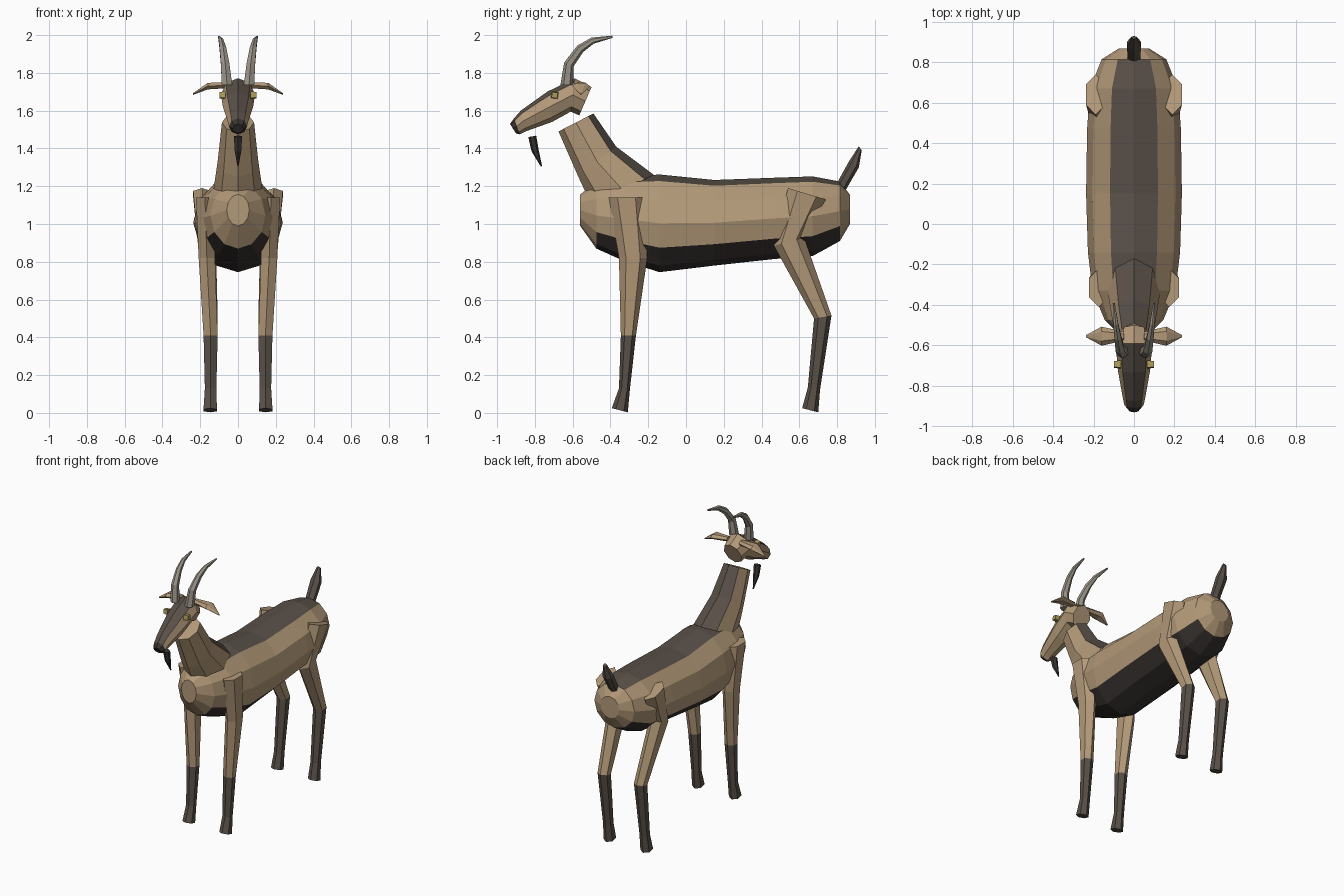
import bpy, bmesh
from math import sin, cos, tau
from mathutils import Vector

if "Cube" in bpy.data.objects:
    bpy.data.objects.remove(bpy.data.objects["Cube"])


def material(name, rgb):
    m = bpy.data.materials.new(name)
    m.diffuse_color = (*rgb, 1)
    m.use_nodes = True
    m.node_tree.nodes["Principled BSDF"].inputs["Base Color"].default_value = m.diffuse_color
    return m


TAN = material("tan_coat", (0.45, 0.32, 0.19))
DARK = material("dark_coat", (0.10, 0.08, 0.065))
BLACK = material("belly_coat", (0.04, 0.033, 0.03))
HORN = material("horn_grey", (0.33, 0.30, 0.25))
EYE = material("eye_yellow", (0.40, 0.32, 0.10))


def loft(name, rings, sides, mats, pick=lambda band, side: 0):
    """Skin rings of (centre, u, v); vertex 0 of each ring lies along u."""
    bm = bmesh.new()
    loops = []
    for c, u, v in rings:
        loops.append([bm.verts.new(c + u * cos(tau * i / sides) + v * sin(tau * i / sides))
                      for i in range(sides)])
    for b in range(len(loops) - 1):
        for i in range(sides):
            j = (i + 1) % sides
            f = bm.faces.new((loops[b][i], loops[b][j], loops[b + 1][j], loops[b + 1][i]))
            f.material_index = pick(b, i)
    bm.faces.new(loops[0]).material_index = pick(0, sides // 4)
    bm.faces.new(loops[-1]).material_index = pick(len(loops) - 2, sides // 4)
    bmesh.ops.recalc_face_normals(bm, faces=bm.faces[:])
    mesh = bpy.data.meshes.new(name)
    bm.to_mesh(mesh)
    bm.free()
    for m in mats:
        mesh.materials.append(m)
    ob = bpy.data.objects.new(name, mesh)
    bpy.context.collection.objects.link(ob)
    return ob


def spans(table, s=1):
    """Rows (x, y_a, z_a, y_b, z_b, half_width): a and b are opposite side-view points."""
    out = []
    for x, ya, za, yb, zb, w in table:
        a, b = Vector((s * x, ya, za)), Vector((s * x, yb, zb))
        out.append(((a + b) / 2, (a - b) / 2, Vector((w, 0, 0))))
    return out


# Body: dark back stripe and black belly
body = [(y, zt, zb, w) for y, zt, zb, w in (
    (-.56, 1.157, 0.99, .06), (-.475, 1.22, .87, .145), (-.33, 1.25, .805, .205),
    (-.14, 1.262, .745, .228), (.15, 1.233, .78, .237), (.47, 1.245, .815, .232),
    (.67, 1.252, .83, .218), (.815, 1.225, .91, .16), (.868, 1.155, 1.0, .075))]


def body_pick(b, i):
    if b in (0, 7):
        return 0
    return 1 if i in (0, 11) else 2 if 4 <= i <= 7 else 0


loft("body", spans([(0, y, zt, y, zb, w) for y, zt, zb, w in body]), 12,
     [TAN, DARK, BLACK], body_pick)

# Neck with dark mane stripe
loft("neck", spans([(0, -.17, 1.26, -.50, 1.10, .13), (0, -.37, 1.41, -.57, 1.25, .108),
                    (0, -.49, 1.585, -.675, 1.49, .085)]), 8, [TAN, DARK],
     lambda b, i: 1 if i in (0, 7) else 0)

# Head with dark blaze and muzzle
loft("head", spans([(0, -.50, 1.725, -.565, 1.575, .07), (0, -.59, 1.772, -.61, 1.595, .09),
                    (0, -.735, 1.70, -.71, 1.54, .08), (0, -.875, 1.60, -.85, 1.49, .055),
                    (0, -.91, 1.56, -.88, 1.475, .048), (0, -.932, 1.53, -.90, 1.48, .03)]),
     8, [TAN, DARK, BLACK],
     lambda b, i: 2 if b == 4 else 1 if b and i in (0, 7) else 0)

# Beard
loft("beard", spans([(0, -.835, 1.46, -.793, 1.468, .025), (0, -.818, 1.385, -.78, 1.392, .02),
                     (0, -.768, 1.303, -.762, 1.307, .003)]), 6, [BLACK])

# Tail
loft("tail", spans([(0, .79, 1.20, .84, 1.17, .035), (0, .862, 1.33, .915, 1.30, .04),
                    (0, .915, 1.412, .93, 1.39, .015)]), 6, [DARK])

front_leg = [(.175, -.41, 1.14, -.22, 1.14, .055), (.165, -.355, .82, -.205, .82, .05),
             (.145, -.345, .41, -.265, .41, .043), (.145, -.355, .13, -.297, .125, .035),
             (.147, -.393, .025, -.308, .003, .041)]
hind_leg = [(.19, .54, 1.19, .74, 1.13, .055), (.165, .465, .885, .625, .93, .055),
            (.145, .678, .50, .77, .515, .043), (.145, .645, .135, .71, .125, .035),
            (.147, .615, .025, .70, .003, .041)]
horn = [(.058, -.665, 1.735, -.598, 1.735, .032), (.068, -.645, 1.855, -.595, 1.835, .026),
        (.08, -.575, 1.945, -.545, 1.91, .02), (.09, -.50, 1.987, -.488, 1.955, .014),
        (.10, -.39, 1.997, -.39, 1.985, .006)]

for s, side in ((-1, "left"), (1, "right")):
    # Legs with dark stockings, horns
    for name, table in (("front_leg", front_leg), ("hind_leg", hind_leg)):
        loft(f"{name}_{side}", spans(table, s), 6, [TAN, DARK], lambda b, i: int(b >= 2))
    loft(f"horn_{side}", spans(horn, s), 6, [HORN])

    # Ears: flattened spindles pointing sideways
    ear = [(.05, 1.735, .022, .018), (.16, 1.73, .047, .02), (.238, 1.688, .005, .005)]
    loft(f"ear_{side}", [(Vector((s * x, -.555, z)), Vector((0, hy, 0)), Vector((0, 0, hz)))
                         for x, z, hy, hz in ear], 6, [TAN])

    # Eyes
    eye = [(.065, .025), (.098, .021)]
    loft(f"eye_{side}", [(Vector((s * x, -.695, 1.682)), Vector((0, r * .8, r * .6)),
                          Vector((0, -r * .6, r * .8))) for x, r in eye], 4, [EYE])
